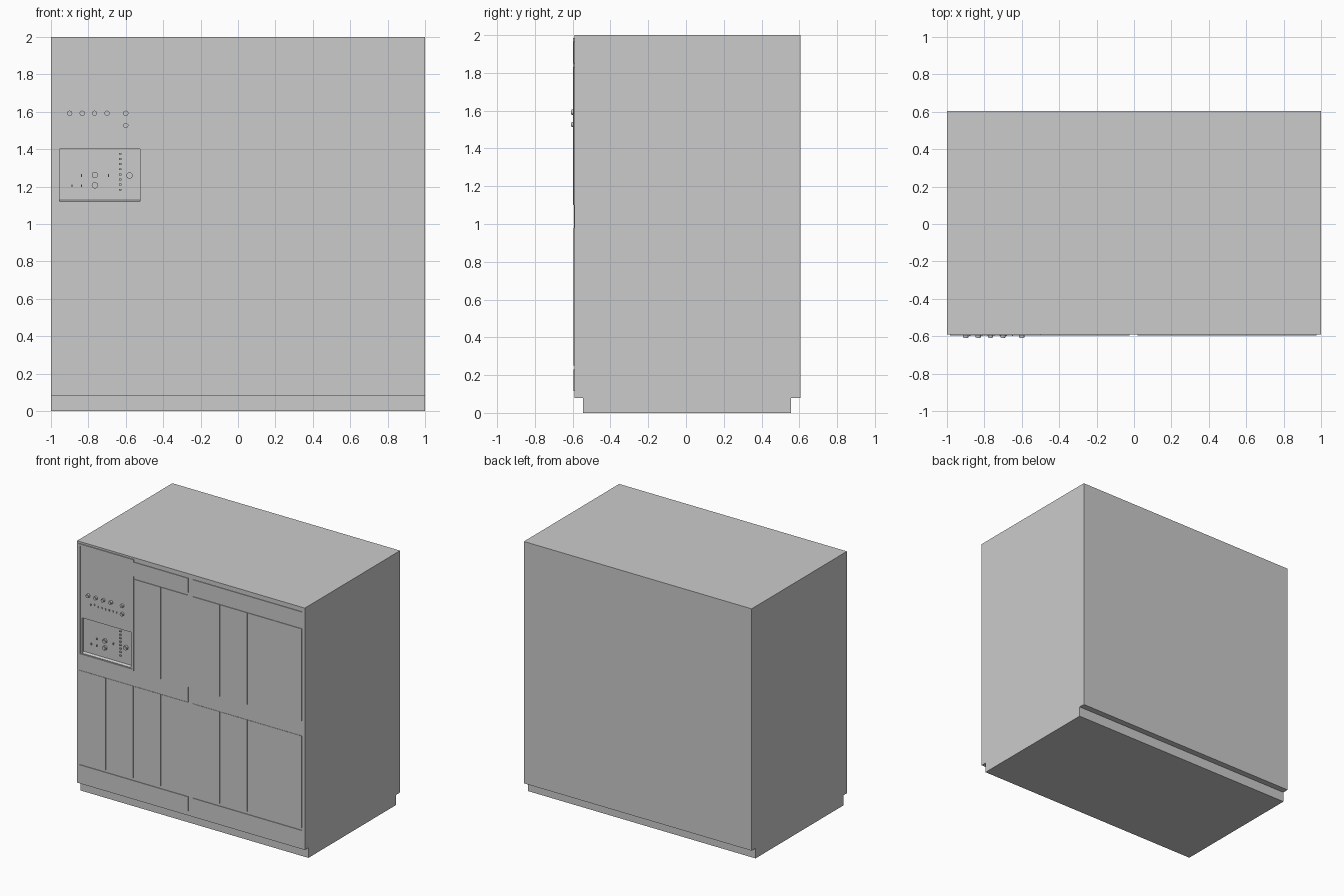
import bpy, bmesh, math

if "Cube" in bpy.data.objects:
    bpy.data.objects.remove(bpy.data.objects["Cube"])

FRONT = -0.59


def mesh_object(name, bm):
    bmesh.ops.recalc_face_normals(bm, faces=bm.faces[:])
    me = bpy.data.meshes.new(name)
    bm.to_mesh(me)
    bm.free()
    ob = bpy.data.objects.new(name, me)
    bpy.context.collection.objects.link(ob)
    return ob


def box(name, x0, x1, y0, y1, z0, z1):
    return extrude_x(name, [(y0, z0), (y1, z0), (y1, z1), (y0, z1)], x0, x1)


def extrude_x(name, profile, x0, x1):
    """Extrude a (y, z) profile from x0 to x1."""
    bm = bmesh.new()
    face = bm.faces.new([bm.verts.new((x0, y, z)) for y, z in profile])
    out = bmesh.ops.extrude_face_region(bm, geom=[face])
    for v in out["geom"]:
        if isinstance(v, bmesh.types.BMVert):
            v.co.x = x1
    return mesh_object(name, bm)


def knob(name, x, z, r, y0, y1):
    bpy.ops.mesh.primitive_cylinder_add(vertices=16, radius=r, depth=y1 - y0,
                                        location=(x, (y0 + y1) / 2, z),
                                        rotation=(math.pi / 2, 0, 0))
    ob = bpy.context.object
    ob.name = name
    bpy.ops.object.shade_smooth_by_angle()


def cut(target, cutter):
    cutter.hide_render = True
    mod = target.modifiers.new("recess", "BOOLEAN")
    mod.operation = "DIFFERENCE"
    mod.solver = "EXACT"
    mod.object = cutter
    bpy.context.view_layer.objects.active = target
    bpy.ops.object.modifier_apply(modifier=mod.name)
    bpy.data.objects.remove(cutter)


# Cabinet with stepped-in plinth, front and back
body = extrude_x("cabinet_body", [
    (-0.545, 0), (0.556, 0), (0.556, 0.08), (0.605, 0.08), (0.605, 2),
    (FRONT, 2), (FRONT, 0.08), (-0.545, 0.08)], -1, 1)

# Control bay: deeper lower section with a sloped sill
cut(body, extrude_x("bay_cutter", [
    (-0.62, 1.105), (-0.572, 1.128), (-0.572, 1.40), (-0.62, 1.40)], -0.955, -0.525))

# Raised rim around the control bay
RIM = FRONT - 0.007
box("bay_rim_left", -0.985, -0.970, RIM, FRONT, 1.10, 1.985)
box("bay_rim_right", -0.515, -0.500, RIM, FRONT, 1.10, 1.985)
box("bay_rim_top", -0.970, -0.515, RIM, FRONT, 1.97, 1.985)
box("bay_rim_bottom", -0.970, -0.515, RIM, FRONT, 1.10, 1.114)

# Front panels, four tall doors per half and row, with header, belt and footer
PANEL = FRONT - 0.005
for side, start in (("left", -0.98), ("right", 0.02)):
    end = start + 0.957
    for row, z0 in (("lower", 0.25), ("upper", 1.10)):
        for i in range(4):
            if side == "left" and row == "upper" and i < 2:
                continue  # taken by the control bay
            x = start + i * 0.2405
            box(f"{row}_{side}_door_{i}", x, x + 0.2345, PANEL, FRONT, z0, z0 + 0.73)
    head = -0.50 if side == "left" else start
    box(f"header_{side}", head, end, PANEL, FRONT, 1.85, 1.965)
    box(f"belt_{side}", start, end, FRONT - 0.002, FRONT, 0.98, 1.10)
    box(f"footer_{side}", start, end, PANEL, FRONT, 0.115, 0.23)

# Upper controls: row of knobs above a row of small switches
for i, (x, z) in enumerate([(-0.9, 1.592), (-0.833, 1.592), (-0.767, 1.592),
                            (-0.70, 1.592), (-0.60, 1.592), (-0.60, 1.527)]):
    knob(f"upper_knob_{i}", x, z, 0.014, -0.607, FRONT)
    knob(f"upper_knob_cap_{i}", x, z, 0.009, -0.609, -0.607)
for i in range(8):
    x = -0.878 + i * 0.0325
    z = 1.533 if i == 1 else 1.524
    box(f"upper_switch_{i}", x - 0.003, x + 0.003, -0.598, FRONT, z - 0.006, z + 0.006)

# Lower controls inside the recess
BED = -0.572
for i, (x, z) in enumerate([(-0.765, 1.262), (-0.765, 1.207), (-0.58, 1.259)]):
    knob(f"lower_knob_{i}", x, z, 0.017, -0.588, BED)
    knob(f"lower_knob_cap_{i}", x, z, 0.011, -0.591, -0.588)
for i, (x, z) in enumerate([(-0.887, 1.205), (-0.836, 1.205),
                            (-0.836, 1.259), (-0.692, 1.259)]):
    box(f"lower_switch_{i}", x - 0.003, x + 0.003, -0.582, BED, z - 0.007, z + 0.007)
for i in range(8):
    z = 1.183 + i * 0.0275
    box(f"indicator_{i}", -0.636, -0.622, -0.582, BED, z - 0.005, z + 0.005)
